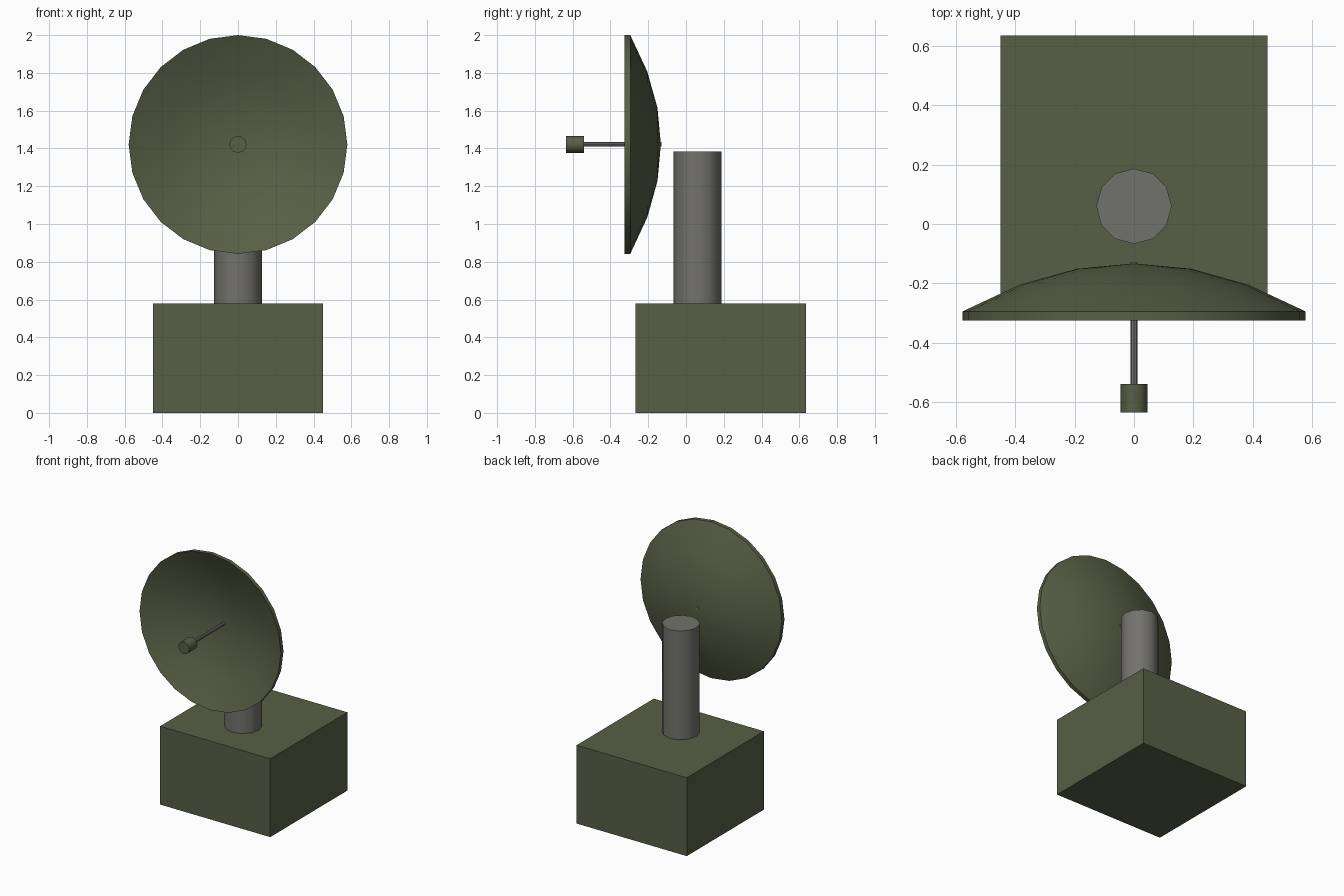
import bpy, math
from mathutils import Vector

cube = bpy.data.objects.get("Cube")
if cube:
    bpy.data.objects.remove(cube, do_unlink=True)


def material(name, rgb):
    mat = bpy.data.materials.new(name)
    mat.use_nodes = True
    mat.diffuse_color = (*rgb, 1)
    mat.node_tree.nodes["Principled BSDF"].inputs["Base Color"].default_value = (*rgb, 1)
    return mat


olive = material("olive green", (0.098, 0.114, 0.061))
grey = material("warm grey", (0.171, 0.168, 0.150))


def finish(obj, name, mat):
    obj.name = obj.data.name = name
    obj.data.materials.append(mat)
    return obj


def cylinder(name, mat, sides, radius, start, end):
    """Cylinder between two points, smooth with sharp caps."""
    start, end = Vector(start), Vector(end)
    axis = end - start
    bpy.ops.mesh.primitive_cylinder_add(
        vertices=sides, radius=radius, depth=axis.length,
        location=(start + end) / 2,
        rotation=axis.to_track_quat('Z', 'Y').to_euler())
    bpy.ops.object.shade_smooth_by_angle(angle=math.radians(40))
    return finish(bpy.context.object, name, mat)


def lathe_y(name, mat, sides, profile, center_z):
    """Revolve (radius, y) points around a front-to-back axis; both ends are poles."""
    verts, faces = [(0, profile[0][1], center_z)], []
    for r, y in profile[1:-1]:
        for i in range(sides):
            a = math.tau * i / sides
            verts.append((r * math.sin(a), y, center_z + r * math.cos(a)))
    last = len(verts)
    verts.append((0, profile[-1][1], center_z))
    rings = len(profile) - 2
    for i in range(sides):
        j = (i + 1) % sides
        faces.append((0, 1 + i, 1 + j))
        for k in range(rings - 1):
            a, b = 1 + k * sides, 1 + (k + 1) * sides
            faces.append((a + i, b + i, b + j, a + j))
        end = 1 + (rings - 1) * sides
        faces.append((end + j, end + i, last))
    mesh = bpy.data.meshes.new(name)
    mesh.from_pydata(verts, [], faces)
    obj = bpy.data.objects.new(name, mesh)
    bpy.context.collection.objects.link(obj)
    bpy.ops.object.select_all(action='DESELECT')
    obj.select_set(True)
    bpy.context.view_layer.objects.active = obj
    bpy.ops.object.mode_set(mode='EDIT')
    bpy.ops.mesh.select_all(action='SELECT')
    bpy.ops.mesh.normals_make_consistent(inside=False)
    bpy.ops.object.mode_set(mode='OBJECT')
    bpy.ops.object.shade_smooth_by_angle(angle=math.radians(40))
    return finish(obj, name, mat)


# Box base
bpy.ops.mesh.primitive_cube_add(size=1, location=(0, 0.184, 0.29))
base = bpy.context.object
base.scale = (0.902, 0.902, 0.58)
finish(base, "base", olive)

# Mast
cylinder("mast", grey, 12, 0.127, (0, 0.06, 0.58), (0, 0.06, 1.385))

# Dish: parabolic shell of constant front-to-back thickness
dish_z, dish_r, depth, thick, back = 1.421, 0.579, 0.162, 0.03, -0.133
outer = [(dish_r * k / 3, back - depth * (k / 3) ** 2) for k in range(4)]
inner = [(r, y - thick) for r, y in reversed(outer)]
lathe_y("dish", olive, 24, outer + inner, dish_z)

# Feed arm and receiver on the dish axis
cylinder("feed_arm", grey, 8, 0.012, (0, -0.13, dish_z), (0, -0.56, dish_z))
cylinder("feed_receiver", olive, 12, 0.045, (0, -0.54, dish_z), (0, -0.635, dish_z))
